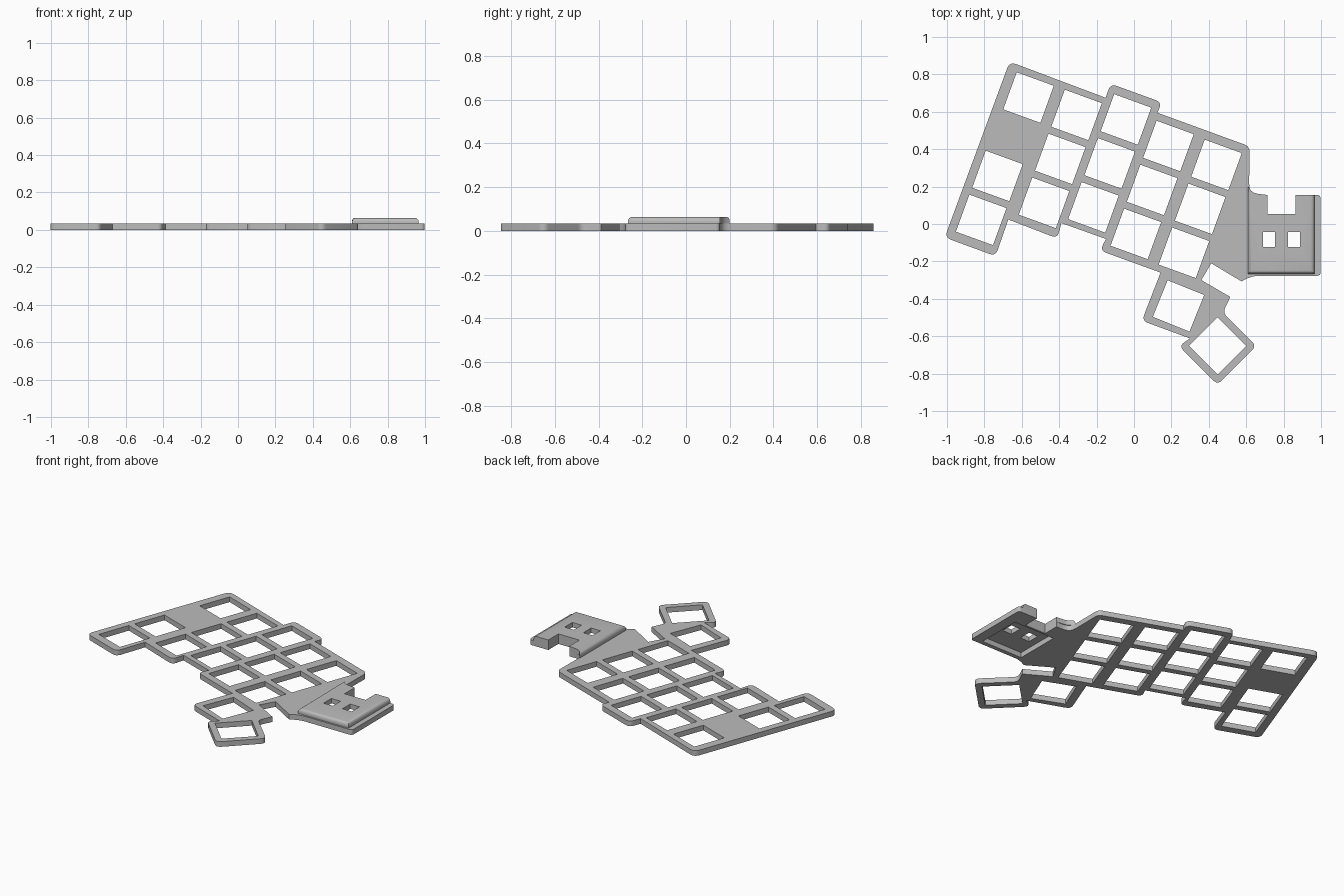
import bpy, bmesh, math
from mathutils import Vector

if "Cube" in bpy.data.objects:
    bpy.data.objects.remove(bpy.data.objects["Cube"])

PLATE_TOP, CASE_TOP = 0.033, 0.064
HOLE = 0.211

grey = bpy.data.materials.new("light_grey")
grey.use_nodes = True
grey.diffuse_color = (0.5, 0.5, 0.5, 1)
grey.node_tree.nodes["Principled BSDF"].inputs["Base Color"].default_value = (0.5, 0.5, 0.5, 1)


def rounded(corners, steps=5):
    """Replace each (x, y, radius) corner by a curve; radius 0 stays sharp."""
    out = []
    for i, (x, y, r) in enumerate(corners):
        p = Vector((x, y))
        if not r:
            out.append(p)
            continue
        a = Vector(corners[i - 1][:2]) - p
        b = Vector(corners[(i + 1) % len(corners)][:2]) - p
        a, b = p + a.normalized() * r, p + b.normalized() * r
        for k in range(steps + 1):
            t = k / steps
            out.append(a * (1 - t) ** 2 + p * (2 * t * (1 - t)) + b * t * t)
    return out


def rect(cx, cy, w, h, degrees=0):
    c, s = math.cos(math.radians(degrees)), math.sin(math.radians(degrees))
    return [Vector((cx + c * u * w / 2 - s * v * h / 2, cy + s * u * w / 2 + c * v * h / 2))
            for u, v in ((-1, -1), (1, -1), (1, 1), (-1, 1))]


def slab(name, loops, bottom, top, soften=None):
    """Fill an outline with holes, extrude it, and round the chosen top edges."""
    bm = bmesh.new()
    for loop in loops:
        vs = [bm.verts.new((p.x, p.y, bottom)) for p in loop]
        for i, v in enumerate(vs):
            bm.edges.new((vs[i - 1], v))
    bmesh.ops.triangle_fill(bm, use_beauty=True, edges=bm.edges[:])
    ext = bmesh.ops.extrude_face_region(bm, geom=bm.faces[:], use_keep_orig=True)
    for v in ext["geom"]:
        if isinstance(v, bmesh.types.BMVert):
            v.co.z = top
    bmesh.ops.recalc_face_normals(bm, faces=bm.faces[:])
    if soften:
        bmesh.ops.dissolve_limit(bm, angle_limit=0.01, verts=bm.verts[:], edges=bm.edges[:])
        rim = [e for e in bm.edges if all(v.co.z > top - 1e-4 for v in e.verts)
               and e.calc_face_angle(0) > 1 and soften(e)]
        bmesh.ops.bevel(bm, geom=rim, offset=0.02, segments=4, profile=0.5, affect="EDGES")
    mesh = bpy.data.meshes.new(name)
    bm.to_mesh(mesh)
    bm.free()
    mesh.materials.append(grey)
    ob = bpy.data.objects.new(name, mesh)
    bpy.context.collection.objects.link(ob)
    bpy.ops.object.select_all(action="DESELECT")
    ob.select_set(True)
    bpy.context.view_layer.objects.active = ob
    bpy.ops.object.shade_smooth_by_angle(angle=math.radians(30))
    return ob


# Switch openings: first centre of each column and number of rows
columns = [(-0.564, 0.676, 1), (-0.73, 0.257, 2), (-0.307, 0.583, 3),
           (-0.043, 0.559, 3), (0.184, 0.417, 3), (0.441, 0.316, 3)]
holes = [rect(x - 0.087 * i, y - 0.235 * i, HOLE, HOLE, -20)
         for x, y, rows in columns for i in range(rows)]
# Thumb openings
holes.append(rect(0.238, -0.438, HOLE, HOLE, -22))
holes.append(rect(0.447, -0.652, 0.216, 0.216, 45))

# Back edge shared by plate and controller case: cable notch
notch = [(0.715, 0.155, 0), (0.715, 0.053, 0), (0.863, 0.053, 0), (0.863, 0.155, 0)]

# Plate outline, clockwise from the back right-hand corner
outline = [
    (-0.665, 0.868, 0.04), (-0.152, 0.675, 0), (-0.125, 0.75, 0.035), (0.15, 0.65, 0.035),
    (0.125, 0.595, 0), (0.618, 0.415, 0.03), (0.615, 0.155, 0.06), *notch,
    (0.998, 0.155, 0.02), (0.998, -0.277, 0.02), (0.63, -0.277, 0.04), (0.575, -0.307, 0),
    (0.413, -0.21, 0), (0.36, -0.3, 0), (0.515, -0.39, 0), (0.475, -0.475, 0.03),
    (0.655, -0.652, 0.035), (0.447, -0.86, 0.035), (0.24, -0.652, 0.035), (0.3, -0.612, 0),
    (0.042, -0.517, 0.035), (0.142, -0.26, 0), (-0.182, -0.142, 0.035), (-0.15, -0.08, 0),
    (-0.388, 0.005, 0), (-0.41, -0.077, 0.035), (-0.672, 0.024, 0), (-0.74, -0.172, 0.035),
    (-1.012, -0.072, 0.035)]

# Plate with the controller pocket open below
pocket = rect(0.787, -0.105, 0.29, 0.29)
slab("switch_plate", [rounded(outline)] + holes + [pocket], 0, PLATE_TOP)

# Controller case roof with two windows
roof = [(0.61, 0.2, 0), (0.635, 0.165, 0.025), *notch, (0.966, 0.155, 0),
        (0.966, -0.266, 0), (0.61, -0.266, 0)]
windows = [rect(x, -0.083, 0.065, 0.078) for x in (0.722, 0.855)]


def outer_rim(e):
    m = (e.verts[0].co + e.verts[1].co) / 2
    return m.x < 0.6101 or m.x > 0.9655 or m.y < -0.2655


slab("controller_case", [rounded(roof)] + windows, PLATE_TOP, CASE_TOP, outer_rim)
